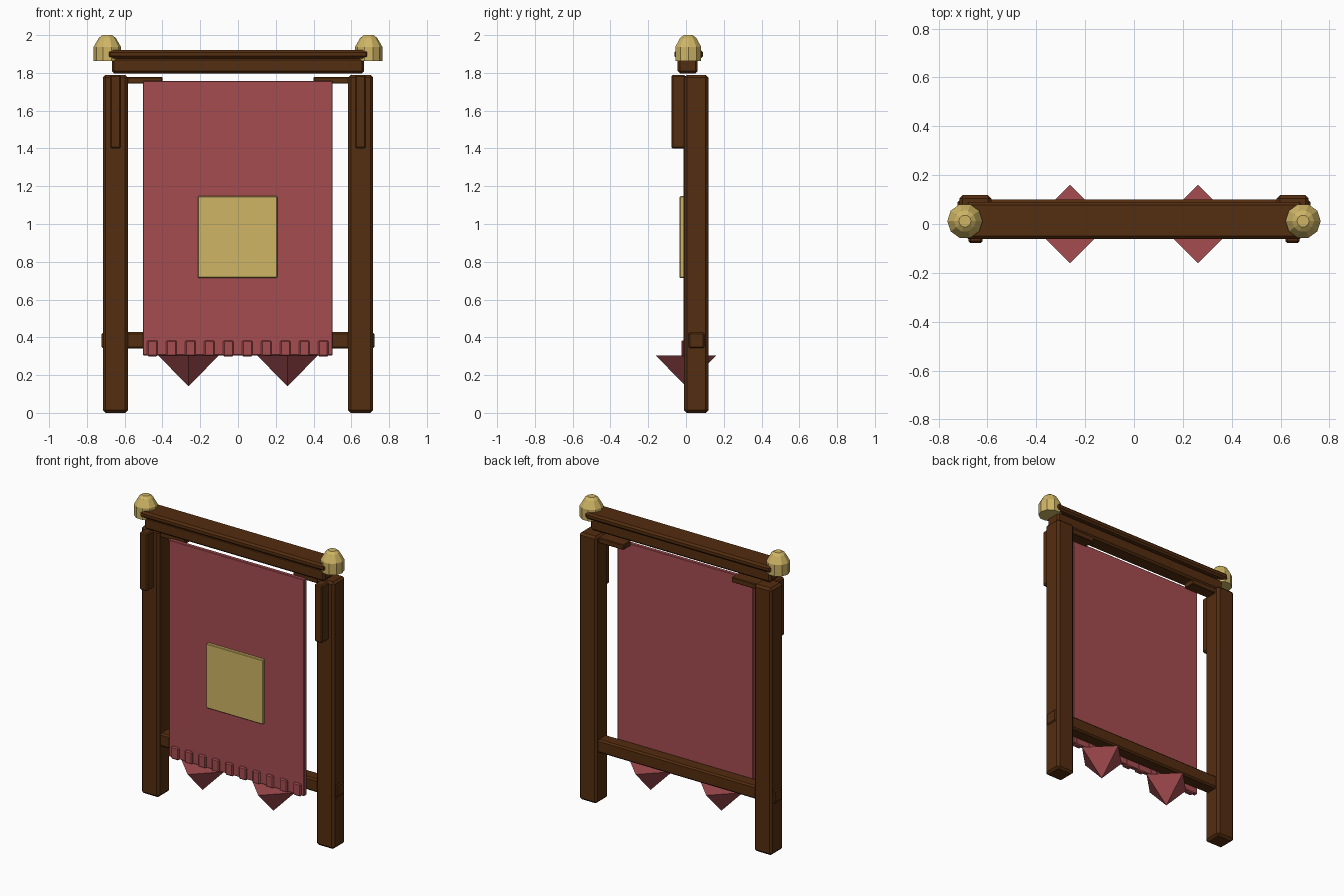
import bpy, bmesh, math
from mathutils import Matrix

if "Cube" in bpy.data.objects:
    bpy.data.objects.remove(bpy.data.objects["Cube"])


def material(name, rgb):
    m = bpy.data.materials.new(name)
    m.diffuse_color = (*rgb, 1)
    m.use_nodes = True
    m.node_tree.nodes["Principled BSDF"].inputs["Base Color"].default_value = m.diffuse_color
    return m


WOOD = material("dark wood", (0.088, 0.026, 0.005))
RED = material("red cloth", (0.375, 0.073, 0.080))
GOLD = material("pale gold", (0.62, 0.46, 0.13))


def finish(name, bm, mat):
    bmesh.ops.recalc_face_normals(bm, faces=bm.faces)
    me = bpy.data.meshes.new(name)
    bm.to_mesh(me)
    bm.free()
    me.materials.append(mat)
    ob = bpy.data.objects.new(name, me)
    bpy.context.collection.objects.link(ob)
    return ob


def box(name, x, y, z, mat, bevel=0.0):
    """Box from (min, max) ranges with an optional chamfer."""
    bm = bmesh.new()
    bmesh.ops.create_cube(bm, size=1)
    for v in bm.verts:
        v.co = [(r[0] + r[1]) / 2 + c * (r[1] - r[0]) for r, c in zip((x, y, z), v.co)]
    if bevel:
        bmesh.ops.bevel(bm, geom=bm.edges[:], offset=bevel, segments=1,
                        affect='EDGES', profile=0.5)
    return finish(name, bm, mat)


def lathe(name, cx, cy, profile, sides, mat, phase=0.0):
    """Flat-faced turned solid; profile points are (radius, z)."""
    bm = bmesh.new()
    rings = []
    for r, z in profile:
        if r == 0:
            rings.append([bm.verts.new((cx, cy, z))] * sides)
        else:
            rings.append([bm.verts.new((cx + r * math.cos(phase + i * math.tau / sides),
                                        cy + r * math.sin(phase + i * math.tau / sides), z))
                          for i in range(sides)])
    for a, b in zip(rings, rings[1:]):
        for i in range(sides):
            j = (i + 1) % sides
            bm.faces.new(list(dict.fromkeys((a[i], a[j], b[j], b[i]))))
    for ring in (rings[0], rings[-1]):
        if ring[0] is not ring[1]:
            bm.faces.new(ring)
    return finish(name, bm, mat)


# Frame sides, mirrored left and right
for side, s in (("left", -1), ("right", 1)):
    def span(a, b):
        return sorted((s * a, s * b))
    box(side + "_post", span(0.583, 0.715), (-0.01, 0.118), (0, 1.79), WOOD, 0.014)
    box(side + "_front_bracket", span(0.62, 0.677), (-0.078, 0.0), (1.40, 1.788), WOOD, 0.008)
    box(side + "_banner_arm", span(0.40, 0.64), (0.012, 0.09), (1.743, 1.778), WOOD, 0.004)
    lathe(side + "_finial", s * 0.692, 0.012,
          [(0.072, 1.862), (0.072, 1.938), (0.045, 1.985), (0.025, 2.0), (0, 2.0)], 10, GOLD)
    # Hanging points under the cloth
    lathe(side + "_pendant", s * 0.262, 0, [(0.16, 0.304), (0, 0.14)], 4, RED)

# Cross beams
box("top_rail", (-0.69, 0.69), (-0.062, 0.09), (1.877, 1.92), WOOD, 0.012)
box("lower_rail", (-0.668, 0.668), (-0.044, 0.062), (1.797, 1.88), WOOD, 0.012)
box("bottom_crossbar", (-0.722, 0.722), (0.01, 0.10), (0.34, 0.428), WOOD, 0.01)

# Banner cloth, emblem plate and fringe
box("banner", (-0.503, 0.5), (-0.014, 0.012), (0.305, 1.757), RED, 0.003)
box("emblem_plate", (-0.212, 0.208), (-0.034, -0.01), (0.715, 1.147), GOLD, 0.004)
for i in range(10):
    cx = -0.453 + i * 0.1005
    box(f"fringe_tab_{i + 1}", (cx - 0.028, cx + 0.028), (-0.025, 0.014), (0.299, 0.384), RED, 0.007)
